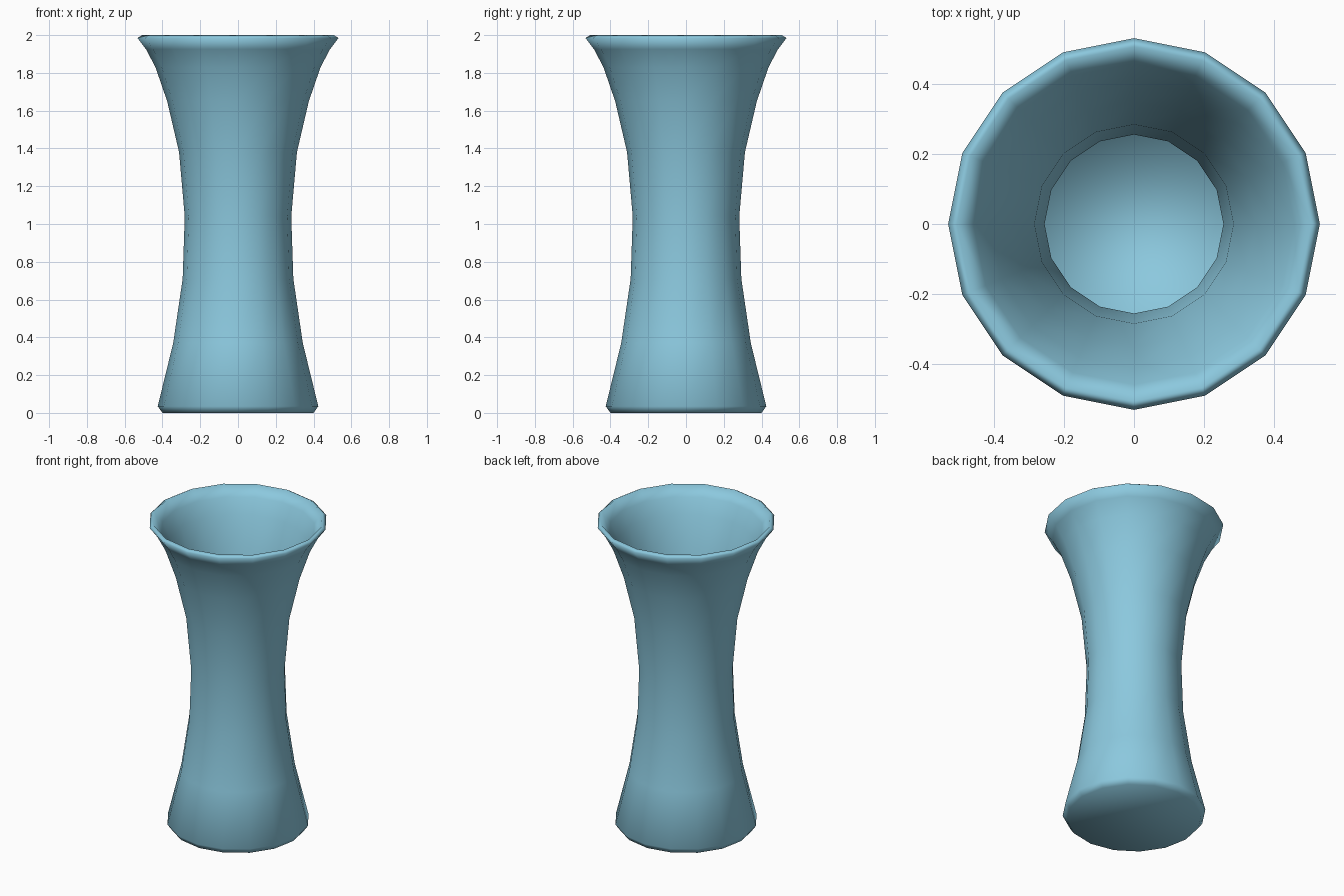
import bpy, bmesh, math

cube = bpy.data.objects.get("Cube")
if cube:
    bpy.data.objects.remove(cube, do_unlink=True)

SIDES = 16

# Pale blue glaze
glaze = bpy.data.materials.new("pale_blue")
glaze.use_nodes = True
colour = (0.26, 0.58, 0.73, 1)
glaze.diffuse_color = colour
glaze.node_tree.nodes["Principled BSDF"].inputs["Base Color"].default_value = colour

# Radius and height: outer wall upwards, over the lip, then down the inside
outer = [(0.40, 0), (0.425, 0.035), (0.343, 0.37), (0.293, 0.71), (0.282, 1.04),
         (0.312, 1.38), (0.375, 1.65), (0.437, 1.83), (0.487, 1.925), (0.532, 1.985)]
lip = [(0.507, 2.0)]
inner = [(0.46, 1.935), (0.412, 1.84), (0.35, 1.66), (0.285, 1.385),
         (0.256, 1.04), (0.267, 0.71), (0.317, 0.37), (0.39, 0.04)]


def ring(bm, radius, z):
    step = math.tau / SIDES
    return [bm.verts.new((radius * math.cos(i * step), radius * math.sin(i * step), z))
            for i in range(SIDES)]


bm = bmesh.new()
rings = [ring(bm, r, z) for r, z in outer + lip + inner]
for low, high in zip(rings, rings[1:]):
    for i in range(SIDES):
        j = (i + 1) % SIDES
        bm.faces.new((low[i], low[j], high[j], high[i]))

# Underside and inner floor
bm.faces.new(rings[0][::-1])
bm.faces.new(rings[-1])
bmesh.ops.recalc_face_normals(bm, faces=bm.faces)
for face in bm.faces:
    face.smooth = True

mesh = bpy.data.meshes.new("vase")
bm.to_mesh(mesh)
bm.free()
mesh.materials.append(glaze)
vase = bpy.data.objects.new("vase", mesh)
bpy.context.collection.objects.link(vase)
